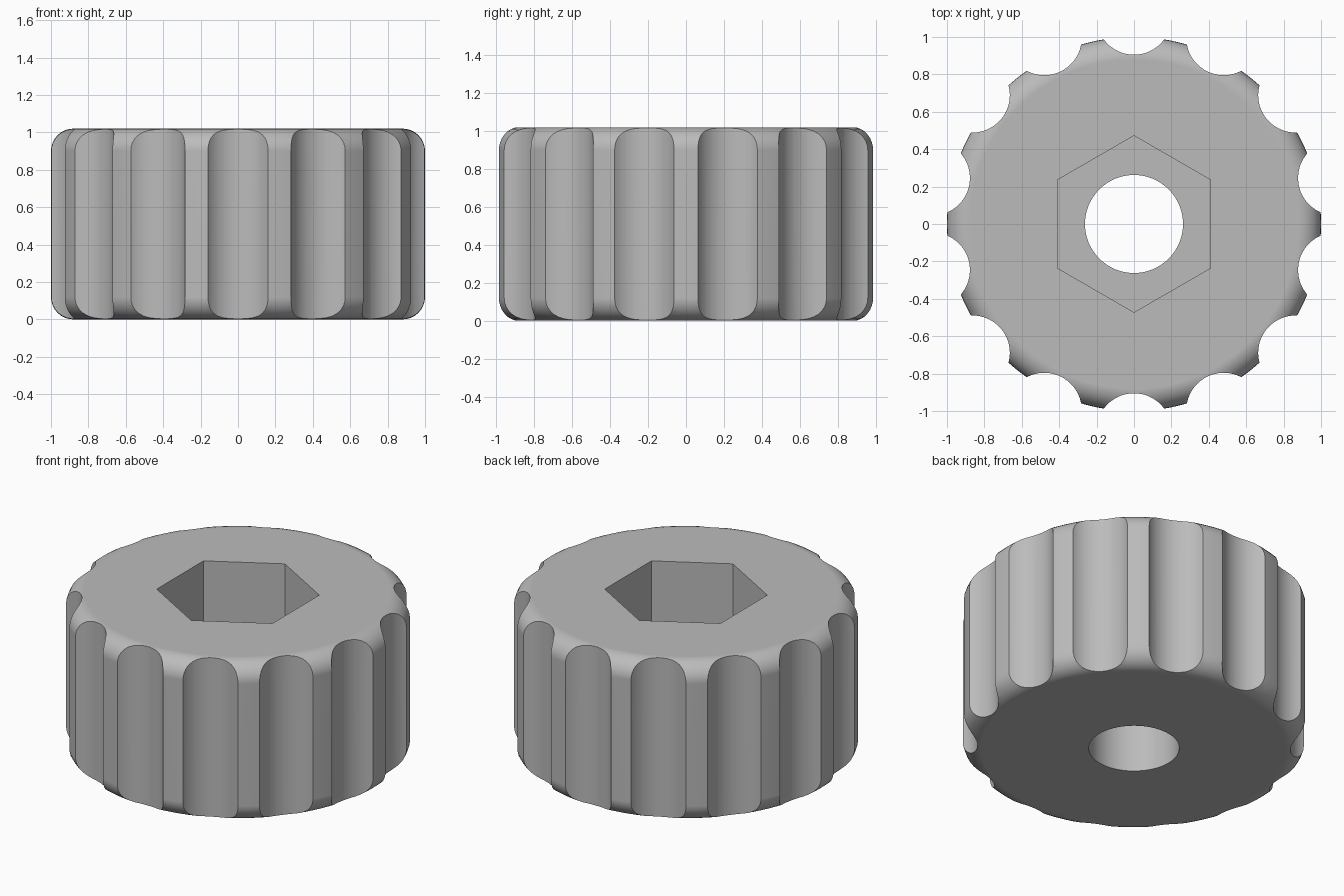
import bpy, math

HEIGHT, FILLET, GRIPS = 1.02, 0.12, 14
NUT_DEPTH = 0.45

old = bpy.data.objects.get("Cube")
if old:
    bpy.data.objects.remove(old, do_unlink=True)

grey = bpy.data.materials.new("plain grey")
grey.use_nodes = True
colour = (0.5, 0.5, 0.5, 1)
grey.diffuse_color = colour
grey.node_tree.nodes["Principled BSDF"].inputs["Base Color"].default_value = colour


def prism(name, sides, radius, bottom, top, x=0, y=0, turn=0):
    """Upright prism between two heights."""
    bpy.ops.mesh.primitive_cylinder_add(
        vertices=sides, radius=radius, depth=top - bottom,
        location=(x, y, (bottom + top) / 2), rotation=(0, 0, turn))
    ob = bpy.context.object
    ob.name = name
    ob.data.materials.append(grey)
    return ob


# Round body with filleted rims
knob = prism("grip_knob", GRIPS * 12, 1, 0, HEIGHT)
bevel = knob.modifiers.new("rim fillet", 'BEVEL')
bevel.width = FILLET
bevel.segments = 8
bevel.limit_method = 'ANGLE'

# Finger scallops, bore and nut pocket
cutters = []
for i in range(GRIPS):
    a = 2 * math.pi * (i + 0.5) / GRIPS
    cutters.append(prism("scallop_cutter", 64, 0.2, -0.1, HEIGHT + 0.1,
                         1.105 * math.cos(a), 1.105 * math.sin(a), a))
cutters.append(prism("bore_cutter", 64, 0.262, -0.1, HEIGHT + 0.1))
cutters.append(prism("nut_pocket_cutter", 6, 0.472, HEIGHT - NUT_DEPTH, HEIGHT + 0.1))

for cutter in cutters:
    cutter.hide_render = True
    cut = knob.modifiers.new("cut", 'BOOLEAN')
    cut.operation = 'DIFFERENCE'
    cut.solver = 'EXACT'
    cut.object = cutter

# Bake the cuts, then drop the cutters
bpy.context.view_layer.update()
baked = bpy.data.meshes.new_from_object(
    knob.evaluated_get(bpy.context.evaluated_depsgraph_get()))
knob.modifiers.clear()
knob.data = baked
for cutter in cutters:
    bpy.data.objects.remove(cutter, do_unlink=True)

# Smooth curves, crisp cut edges
bpy.ops.object.select_all(action='DESELECT')
knob.select_set(True)
bpy.context.view_layer.objects.active = knob
bpy.ops.object.shade_smooth_by_angle(angle=math.radians(25))
weighted = knob.modifiers.new("flat caps", 'WEIGHTED_NORMAL')
weighted.keep_sharp = True
